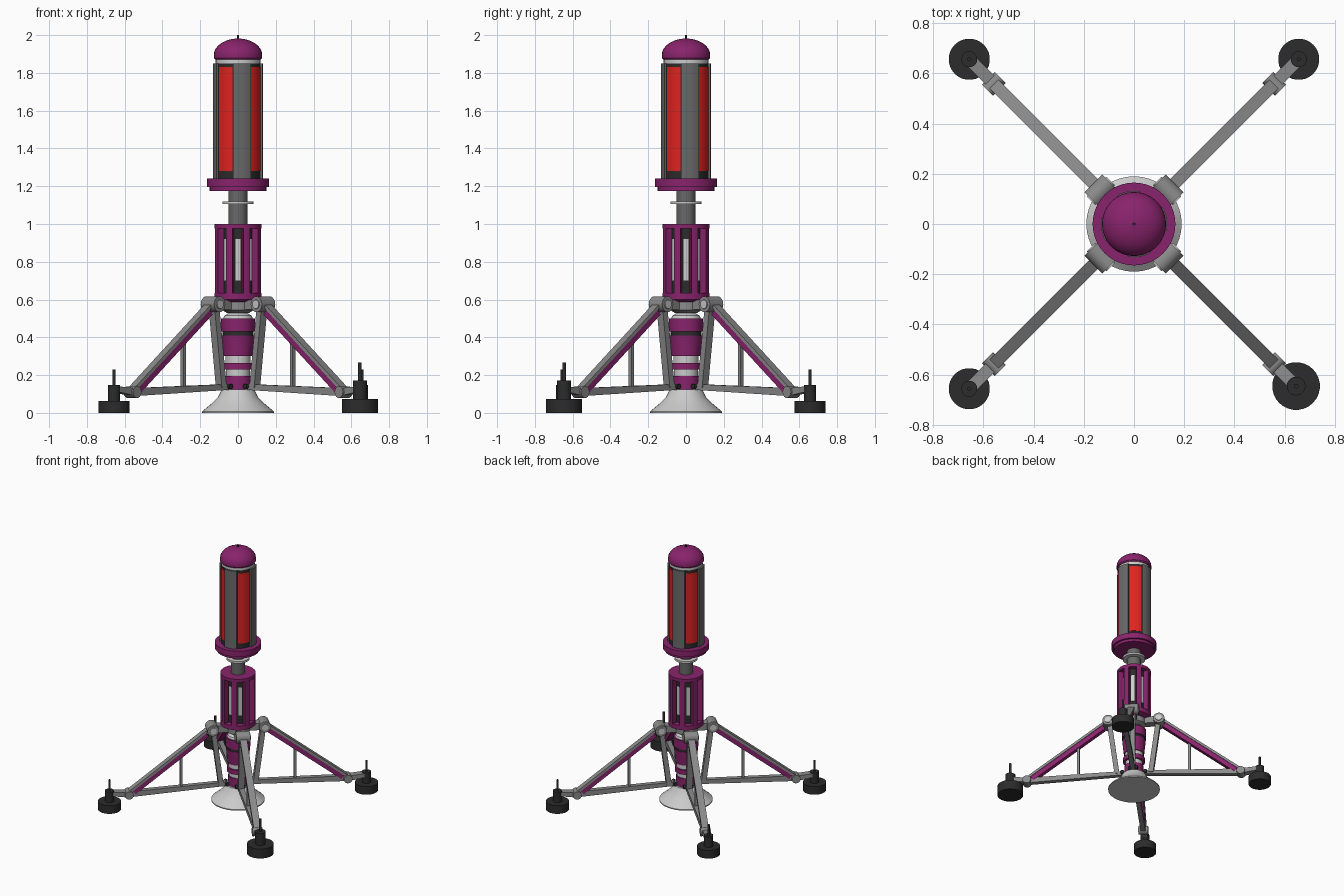
import bpy, bmesh, math
from mathutils import Vector, Matrix

if "Cube" in bpy.data.objects:
    bpy.data.objects.remove(bpy.data.objects["Cube"])


def material(name, rgb):
    m = bpy.data.materials.new(name)
    m.diffuse_color = (*rgb, 1)
    m.use_nodes = True
    m.node_tree.nodes["Principled BSDF"].inputs["Base Color"].default_value = m.diffuse_color
    return m


PURPLE = material("purple", (0.25, 0.017, 0.15))
RED = material("red", (0.75, 0.017, 0.014))
PANEL = material("panel grey", (0.14, 0.14, 0.14))
GREY = material("strut grey", (0.26, 0.26, 0.26))
LIGHT = material("light grey", (0.6, 0.6, 0.6))
DARK = material("dark grey", (0.025, 0.025, 0.025))


def finish(name, bm, mat, matrix=None):
    bmesh.ops.recalc_face_normals(bm, faces=bm.faces)
    me = bpy.data.meshes.new(name)
    bm.to_mesh(me)
    bm.free()
    if matrix:
        me.transform(matrix)
    me.materials.append(mat)
    ob = bpy.data.objects.new(name, me)
    bpy.context.collection.objects.link(ob)
    bpy.context.view_layer.objects.active = ob
    for o in bpy.context.selected_objects:
        o.select_set(False)
    ob.select_set(True)
    bpy.ops.object.shade_smooth_by_angle(angle=math.radians(32))
    return ob


def lathe(name, profile, mat, n=32, matrix=None):
    """Solid of revolution from (radius, z) points, capped at both ends."""
    bm = bmesh.new()
    rings = [[bm.verts.new((r * math.cos(2 * math.pi * i / n), r * math.sin(2 * math.pi * i / n), z))
              for i in range(n)] for r, z in profile]
    for a, b in zip(rings, rings[1:]):
        for i in range(n):
            j = (i + 1) % n
            bm.faces.new((a[i], a[j], b[j], b[i]))
    bm.faces.new(rings[0])
    bm.faces.new(rings[-1])
    return finish(name, bm, mat, matrix)


def cyl(name, r, z0, z1, mat, n=32, matrix=None):
    return lathe(name, [(r, z0), (r, z1)], mat, n, matrix)


def arcs(name, r0, r1, half, start, step, count, z0, z1, mat, seg=6):
    """Curved plates repeated around the axis (angles in degrees)."""
    bm = bmesh.new()
    for k in range(count):
        cols = []
        for s in range(seg + 1):
            a = math.radians(start + k * step - half + 2 * half * s / seg)
            cols.append([bm.verts.new((r * math.cos(a), r * math.sin(a), z))
                         for r, z in ((r0, z0), (r1, z0), (r1, z1), (r0, z1))])
        for a, b in zip(cols, cols[1:]):
            for i in range(4):
                j = (i + 1) % 4
                bm.faces.new((a[i], a[j], b[j], b[i]))
        bm.faces.new(cols[0])
        bm.faces.new(cols[-1])
    return finish(name, bm, mat)


def beam(name, p, q, width, h0, h1, mat, matrix, lift=0.0):
    """Box from p to q, both (radius, z) in the leg plane; height may taper."""
    p, q = Vector((p[0], 0, p[1])), Vector((q[0], 0, q[1]))
    d = (q - p).normalized()
    up = Vector((-d.z, 0, d.x))
    bm = bmesh.new()
    ends = []
    for c, h in ((p, h0), (q, h1)):
        ends.append([bm.verts.new(c + up * (lift + sz * h / 2) + Vector((0, sy * width / 2, 0)))
                     for sy, sz in ((-1, -1), (1, -1), (1, 1), (-1, 1))])
    for i in range(4):
        j = (i + 1) % 4
        bm.faces.new((ends[0][i], ends[0][j], ends[1][j], ends[1][i]))
    bm.faces.new(ends[0])
    bm.faces.new(ends[1])
    return finish(name, bm, mat, matrix)


# Engine bell and stacked lower body
lathe("engine_bell", [(0.19, 0), (0.19, 0.008), (0.145, 0.045), (0.105, 0.085), (0.085, 0.125)], LIGHT, 40)
cyl("lower_collar", 0.07, 0.12, 0.195, PURPLE)
cyl("lower_light_ring", 0.063, 0.19, 0.235, LIGHT)
cyl("middle_collar", 0.08, 0.23, 0.265, PURPLE)
cyl("middle_light_ring", 0.067, 0.26, 0.305, LIGHT)
lathe("lower_body", [(0.075, 0.3), (0.086, 0.41)], PURPLE)
cyl("body_groove", 0.082, 0.405, 0.435, DARK)
cyl("upper_collar", 0.09, 0.43, 0.5, PURPLE)
lathe("waist_cone", [(0.078, 0.5), (0.072, 0.515), (0.045, 0.53), (0.045, 0.54)], LIGHT)
lathe("hub", [(0.06, 0.53), (0.085, 0.545), (0.085, 0.59)], GREY)

# Slotted cage with a dark core and light strips
lathe("cage_base", [(0.08, 0.585), (0.125, 0.6), (0.125, 0.635)], PURPLE)
arcs("cage_columns", 0.08, 0.125, 8.5, 22.5, 45, 8, 0.63, 0.98, PURPLE, 3)
cyl("cage_cap", 0.125, 0.975, 1.0, PURPLE)
cyl("cage_core", 0.088, 0.63, 0.98, DARK)
arcs("cage_light_strips", 0.08, 0.092, 8, 0, 45, 8, 0.7, 0.92, LIGHT, 2)

# Neck and wide collar
cyl("neck", 0.05, 0.99, 1.19, PANEL)
cyl("neck_ring", 0.083, 1.105, 1.12, LIGHT)
lathe("lamp_collar", [(0.15, 1.175), (0.15, 1.195), (0.165, 1.195), (0.165, 1.24)], PURPLE, 40)

# Upper drum: dark core with alternating grey plates and red panels
cyl("drum_core", 0.12, 1.235, 1.85, DARK, 40)
arcs("drum_plates", 0.11, 0.132, 21, 10, 90, 4, 1.24, 1.85, PANEL)
arcs("red_panels", 0.117, 0.123, 21, 55.5, 90, 4, 1.28, 1.83, RED)
cyl("drum_light_ring", 0.118, 1.845, 1.88, LIGHT)
dome = [(0.122, 1.872), (0.128, 1.88), (0.128, 1.895)]
dome += [(0.128 * math.cos(math.radians(a)), 1.895 + 0.087 * math.sin(math.radians(a)))
         for a in range(12, 85, 12)] + [(0.008, 1.982)]
lathe("dome", dome, PURPLE)
cyl("dome_tip", 0.006, 1.975, 2.0, DARK, 10)

# Four legs with feet; the front right foot is larger
HIP, ANKLE = (0.187, 0.575), (0.79, 0.11)
for az, label in ((45, "back_right"), (135, "back_left"), (225, "front_left"), (315, "front_right")):
    M = Matrix.Rotation(math.radians(az), 4, 'Z')

    def pin(x, z):
        return M @ Matrix.Translation((x, 0, z)) @ Matrix.Rotation(math.pi / 2, 4, 'X')

    def along(t):
        return tuple(a + (b - a) * t for a, b in zip(HIP, ANKLE))

    beam(label + "_hip_arm", (0.06, 0.57), HIP, 0.06, 0.045, 0.06, GREY, M)
    cyl(label + "_hip_hinge", 0.042, -0.05, 0.05, GREY, 20, pin(*HIP))
    cyl(label + "_hip_pin", 0.024, -0.056, 0.056, LIGHT, 16, pin(*HIP))
    # Upper strut: purple beam under a grey rail
    beam(label + "_upper_rail", HIP, ANKLE, 0.05, 0.018, 0.018, GREY, M, 0.014)
    beam(label + "_upper_beam", along(0.07), along(0.95), 0.04, 0.036, 0.036, PURPLE, M, -0.011)
    # Lower strut, inner strut and thin brace
    beam(label + "_lower_strut", (0.06, 0.138), ANKLE, 0.036, 0.03, 0.042, GREY, M)
    beam(label + "_inner_strut", (0.18, 0.56), (0.125, 0.135), 0.045, 0.036, 0.036, GREY, M)
    beam(label + "_brace", (0.41, 0.125), (0.41, 0.4), 0.02, 0.018, 0.018, GREY, M)
    cyl(label + "_base_bolt", 0.014, -0.035, 0.035, DARK, 12, pin(0.085, 0.14))
    # Ankle
    cyl(label + "_ankle_hinge", 0.031, -0.036, 0.036, GREY, 20, pin(*ANKLE))
    beam(label + "_ankle_link", ANKLE, (0.91, 0.125), 0.05, 0.04, 0.03, GREY, M)
    # Foot pad, post and rod
    s = 1.16 if label == "front_right" else 1.0
    F = M @ Matrix.Translation((0.913 if s > 1 else 0.928, 0, 0)) @ Matrix.Scale(s, 4)
    lathe(label + "_foot", [(0.082, 0), (0.082, 0.064), (0.032, 0.064), (0.032, 0.147),
                            (0.008, 0.147), (0.008, 0.23)], DARK, 28, F)
